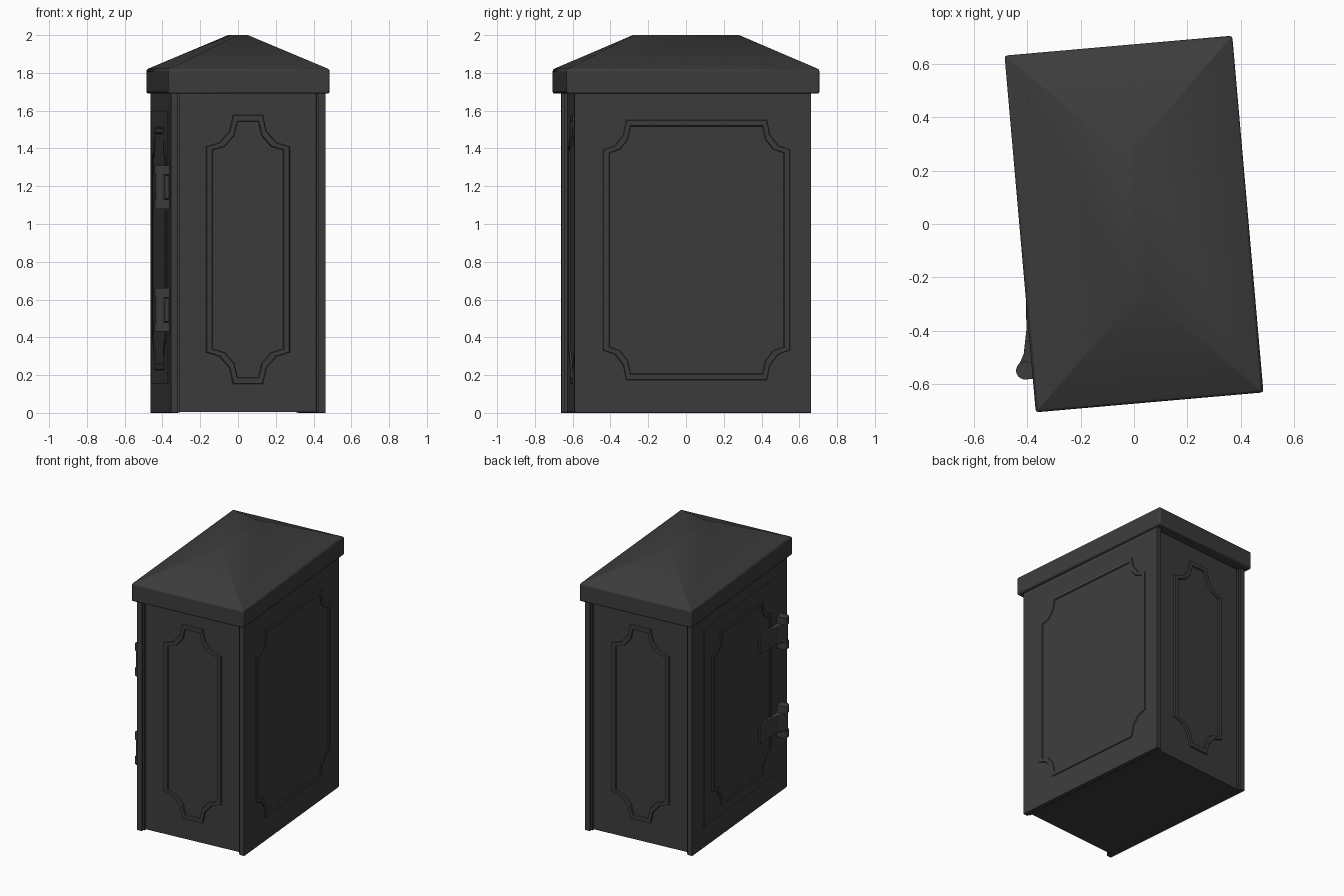
import bpy, bmesh, math
from mathutils import Vector

if "Cube" in bpy.data.objects:
    bpy.data.objects.remove(bpy.data.objects["Cube"], do_unlink=True)

TURN = math.radians(5)      # the whole cabinet stands slightly turned
HX, HY, TOP = 0.411, 0.629, 1.70
RECESS = 0.03

metal = bpy.data.materials.new("dark_grey_metal")
metal.use_nodes = True
GREY = (0.045, 0.045, 0.045, 1)
metal.diffuse_color = GREY
bsdf = metal.node_tree.nodes["Principled BSDF"]
bsdf.inputs["Base Color"].default_value = GREY
bsdf.inputs["Roughness"].default_value = 0.7


def finish(name, bm, bevel=0.0):
    bmesh.ops.recalc_face_normals(bm, faces=bm.faces)
    mesh = bpy.data.meshes.new(name)
    bm.to_mesh(mesh)
    bm.free()
    mesh.materials.append(metal)
    obj = bpy.data.objects.new(name, mesh)
    bpy.context.collection.objects.link(obj)
    obj.rotation_euler.z = TURN
    if bevel:
        mod = obj.modifiers.new("soft_edges", 'BEVEL')
        mod.width, mod.segments = bevel, 2
        mod.limit_method, mod.angle_limit = 'ANGLE', math.radians(50)
    return obj


def box(name, lo, hi, bevel=0.0):
    bm = bmesh.new()
    bmesh.ops.create_cube(bm, size=1)
    lo, hi = Vector(lo), Vector(hi)
    for v in bm.verts:
        v.co = (lo + hi) / 2 + v.co * (hi - lo)
    return finish(name, bm, bevel)


def loft(bm, loops, closed=False):
    """Bridge equal-length loops of points with quads."""
    rings = [[bm.verts.new(p) for p in loop] for loop in loops]
    n = len(rings[0])
    pairs = list(zip(rings, rings[1:]))
    if closed:
        pairs.append((rings[-1], rings[0]))
    for a, b in pairs:
        for i in range(n):
            j = (i + 1) % n
            bm.faces.new((a[i], a[j], b[j], b[i]))
    if not closed:
        bm.faces.new(rings[0])
        bm.faces.new(rings[-1])


def notched(hu, hv, cu, cv, steps=3):
    """Rectangle outline whose corners are scooped inwards."""
    pts = []
    for su, sv in ((1, 1), (-1, 1), (-1, -1), (1, -1)):
        arc = []
        for i in range(steps + 1):
            t = i / steps * math.pi / 2
            arc.append((su * (hu - cu * math.cos(t)), sv * (hv - cv * math.sin(t))))
        pts += arc[::-1] if su * sv > 0 else arc
    return pts


def moulding(name, place, hu, hv, cu, cv, width=0.04, height=0.01):
    """Raised frame; place(u, v, d) maps panel coordinates to space."""
    def ring(inset, d):
        return [place(u, v, d) for u, v in
                notched(hu - inset, hv - inset, cu - inset * 0.35, cv - inset * 0.5)]
    bm = bmesh.new()
    e = 0.006
    loft(bm, [ring(0, -0.005), ring(e, height), ring(width - e, height),
              ring(width, -0.005)], closed=True)
    return finish(name, bm)


# Side walls, running past the end panels as corner posts
for side, s in (("left", 1), ("right", -1)):
    xs = sorted((s * HX, s * (HX - 0.038)))
    box(side + "_wall", (xs[0], -HY, 0), (xs[1], HY, TOP), 0.003)

# Recessed front and back panels with a thin step beside each post
inner = HX - 0.036
box("cabinet_core", (-inner, RECESS - HY, 0.006), (inner, HY - RECESS, TOP))
for end, s in (("front", -1), ("back", 1)):
    for side, t in (("left", 1), ("right", -1)):
        xs = sorted((t * inner, t * (inner - 0.012)))
        ys = sorted((s * (HY - RECESS - 0.01), s * (HY - 0.015)))
        box(f"{end}_{side}_step", (xs[0], ys[0], 0.003), (xs[1], ys[1], TOP))
    moulding(end + "_moulding",
             lambda u, v, d, s=s: (u, s * (HY - RECESS + d), 0.865 + v),
             0.225, 0.715, 0.145, 0.17)

# Plain side moulding
moulding("left_moulding", lambda u, v, d: (HX + d, 0.02 + u, 0.8625 + v),
         0.50, 0.692, 0.125, 0.16, height=0.006)

# Door with its own moulding
door_face = HX + 0.007
box("door", (-door_face, -0.51, 0.155), (0.02 - HX, 0.48, 1.6), 0.003)
moulding("door_moulding", lambda u, v, d: (-door_face - d, -0.015 + u, 0.87 + v),
         0.40, 0.645, 0.12, 0.15, height=0.006)

# Hinges: flared strap, barrel and two collars
KX, KY = -0.455, -0.512
strap_profile = ((-HX, -0.24), (-0.428, -0.24), (-0.437, -0.36),
                 (-0.455, -0.45), (-0.482, -0.50), (-0.455, -0.53), (-HX, -0.53))
for label, z in (("lower", 0.545), ("upper", 1.195)):
    bm = bmesh.new()
    loft(bm, [[(x, y, z + h * (0.062 + 0.03 * (y + 0.53))) for x, y in strap_profile]
              for h in (-1, 1)])
    finish(label + "_hinge_strap", bm, 0.003)
    for part, radius, lo, hi in (("barrel", 0.028, -0.11, 0.11),
                                 ("top_collar", 0.034, 0.066, 0.115),
                                 ("bottom_collar", 0.034, -0.115, -0.066)):
        bm = bmesh.new()
        loft(bm, [[(KX + radius * math.cos(i * math.tau / 20),
                    KY + radius * math.sin(i * math.tau / 20), z + h)
                   for i in range(20)] for h in (lo, hi)])
        finish(f"{label}_hinge_{part}", bm)
    for part, lo, hi in (("top", 0.066, 0.115), ("bottom", -0.115, -0.066)):
        box(f"{label}_hinge_{part}_bracket", (KX, KY - 0.034, z + lo),
            (-HX + 0.01, KY + 0.03, z + hi))

# Hipped roof with a narrow flat ridge
RX, RY = 0.429, 0.672


def rect(hx, hy, z):
    return [(hx, hy, z), (-hx, hy, z), (-hx, -hy, z), (hx, -hy, z)]


bm = bmesh.new()
loft(bm, [rect(RX, RY, 1.69), rect(RX, RY, 1.818), rect(0.028, 0.28, 2.0)])
roof = finish("roof", bm, 0.01)
bpy.context.view_layer.objects.active = roof
roof.select_set(True)
bpy.ops.object.shade_smooth_by_angle(angle=math.radians(30))
